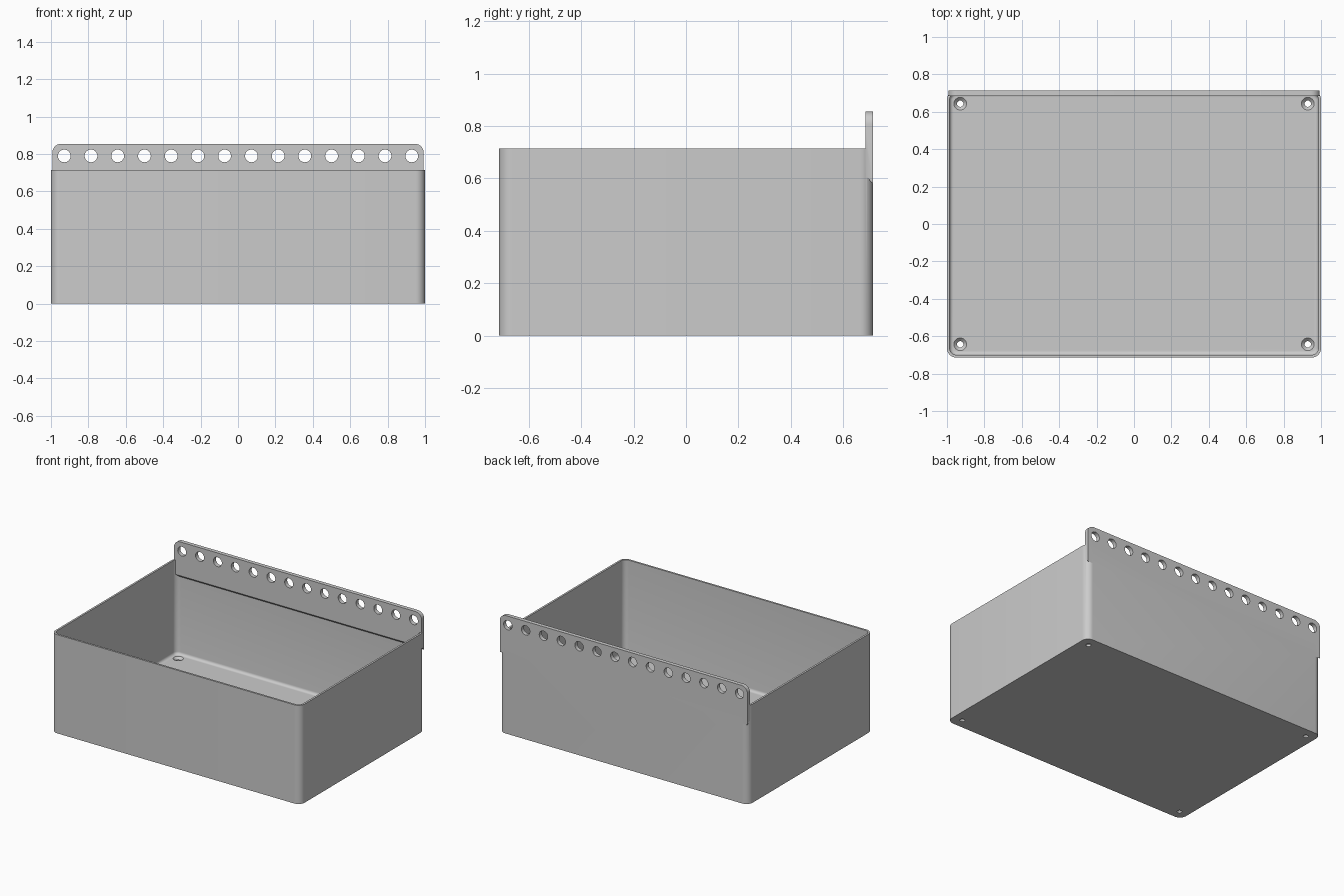
import bpy, bmesh, math
from mathutils import Matrix

HX, HY, H = 1.0, 0.714, 0.715      # half width, half depth, wall height
WALL, FLOOR, FILLET, R = 0.014, 0.03, 0.02, 0.05
PLATE_TOP, PLATE_HX, PLATE_IN = 0.855, 0.993, 0.685
HOLES, HOLE_X, HOLE_Z, HOLE_R = 14, 0.929, 0.79, 0.034

cube = bpy.data.objects.get("Cube")
if cube:
    bpy.data.objects.remove(cube)

grey = bpy.data.materials.new("light_grey")
grey.use_nodes = True
grey.diffuse_color = (0.6, 0.6, 0.6, 1)
grey.node_tree.nodes["Principled BSDF"].inputs["Base Color"].default_value = (0.6, 0.6, 0.6, 1)


def make_object(name, bm):
    bmesh.ops.recalc_face_normals(bm, faces=bm.faces)
    mesh = bpy.data.meshes.new(name)
    bm.to_mesh(mesh)
    bm.free()
    mesh.materials.append(grey)
    obj = bpy.data.objects.new(name, mesh)
    bpy.context.collection.objects.link(obj)
    return obj


def rounded_ring(bm, inset, z, steps=8):
    """Ring of vertices on a rounded rectangle inset from the outer wall."""
    r = R - inset
    ring = []
    for k, (sx, sy) in enumerate([(1, 1), (-1, 1), (-1, -1), (1, -1)]):
        for i in range(steps + 1):
            a = math.pi / 2 * (k + i / steps)
            ring.append(bm.verts.new((sx * (HX - R) + r * math.cos(a),
                                      sy * (HY - R) + r * math.sin(a), z)))
    return ring


def cutter(bm, matrix, r1, r2, depth):
    bmesh.ops.create_cone(bm, cap_ends=True, segments=32, radius1=r1, radius2=r2,
                          depth=depth, matrix=matrix)


def boolean(target, other, operation):
    mod = target.modifiers.new(operation.lower(), 'BOOLEAN')
    mod.operation, mod.solver, mod.object = operation, 'EXACT', other
    bpy.context.view_layer.objects.active = target
    bpy.ops.object.modifier_apply(modifier=mod.name)
    bpy.data.objects.remove(other)


# Open bin: outer wall, rim, inner wall and a filleted floor
bm = bmesh.new()
rings = [rounded_ring(bm, 0, 0), rounded_ring(bm, 0, H), rounded_ring(bm, WALL, H)]
for i in range(6):
    a = math.pi / 2 * i / 5
    rings.append(rounded_ring(bm, WALL + FILLET * (1 - math.cos(a)),
                              FLOOR + FILLET * (1 - math.sin(a))))
for lower, upper in zip(rings, rings[1:]):
    for i in range(len(lower)):
        j = (i + 1) % len(lower)
        bm.faces.new((lower[i], lower[j], upper[j], upper[i]))
bm.faces.new(rings[0])
bm.faces.new(rings[-1])
storage_bin = make_object("storage_bin", bm)

# Hanging plate: side profile with a sloped underside, rounded top corners
bm = bmesh.new()
profile = [(PLATE_IN, 0.61), (HY, 0.58), (HY, PLATE_TOP), (PLATE_IN, PLATE_TOP)]
end = bm.faces.new([bm.verts.new((-PLATE_HX, y, z)) for y, z in profile])
out = bmesh.ops.extrude_face_region(bm, geom=[end])
bmesh.ops.translate(bm, vec=(2 * PLATE_HX, 0, 0),
                    verts=[v for v in out["geom"] if isinstance(v, bmesh.types.BMVert)])
corners = [e for e in bm.edges
           if all(abs(v.co.z - PLATE_TOP) < 1e-4 for v in e.verts)
           and abs(e.verts[0].co.x - e.verts[1].co.x) < 1e-4]
bmesh.ops.recalc_face_normals(bm, faces=bm.faces)
bmesh.ops.bevel(bm, geom=corners, offset=0.048, segments=8, profile=0.5, affect='EDGES')
hanging_plate = make_object("hanging_plate", bm)
boolean(storage_bin, hanging_plate, 'UNION')

# Row of hanging holes
bm = bmesh.new()
for i in range(HOLES):
    x = -HOLE_X + 2 * HOLE_X * i / (HOLES - 1)
    place = Matrix.Translation((x, HY, HOLE_Z)) @ Matrix.Rotation(math.pi / 2, 4, 'X')
    cutter(bm, place, HOLE_R, HOLE_R, 0.2)
boolean(storage_bin, make_object("hanging_hole_cutter", bm), 'DIFFERENCE')

# Countersunk screw holes in the floor corners
for name, r1, r2, z, depth in [("screw_hole_cutter", 0.017, 0.017, 0, 0.2),
                               ("countersink_cutter", 0.013, 0.037, FLOOR - 0.009, 0.024)]:
    bm = bmesh.new()
    for sx in (-1, 1):
        for sy in (-1, 1):
            cutter(bm, Matrix.Translation((sx * HOLE_X, sy * 0.643, z)), r1, r2, depth)
    boolean(storage_bin, make_object(name, bm), 'DIFFERENCE')

# Smooth rounded corners while keeping crisp edges
bpy.ops.object.select_all(action='DESELECT')
storage_bin.select_set(True)
bpy.context.view_layer.objects.active = storage_bin
bpy.ops.object.shade_smooth_by_angle(angle=math.radians(30))
